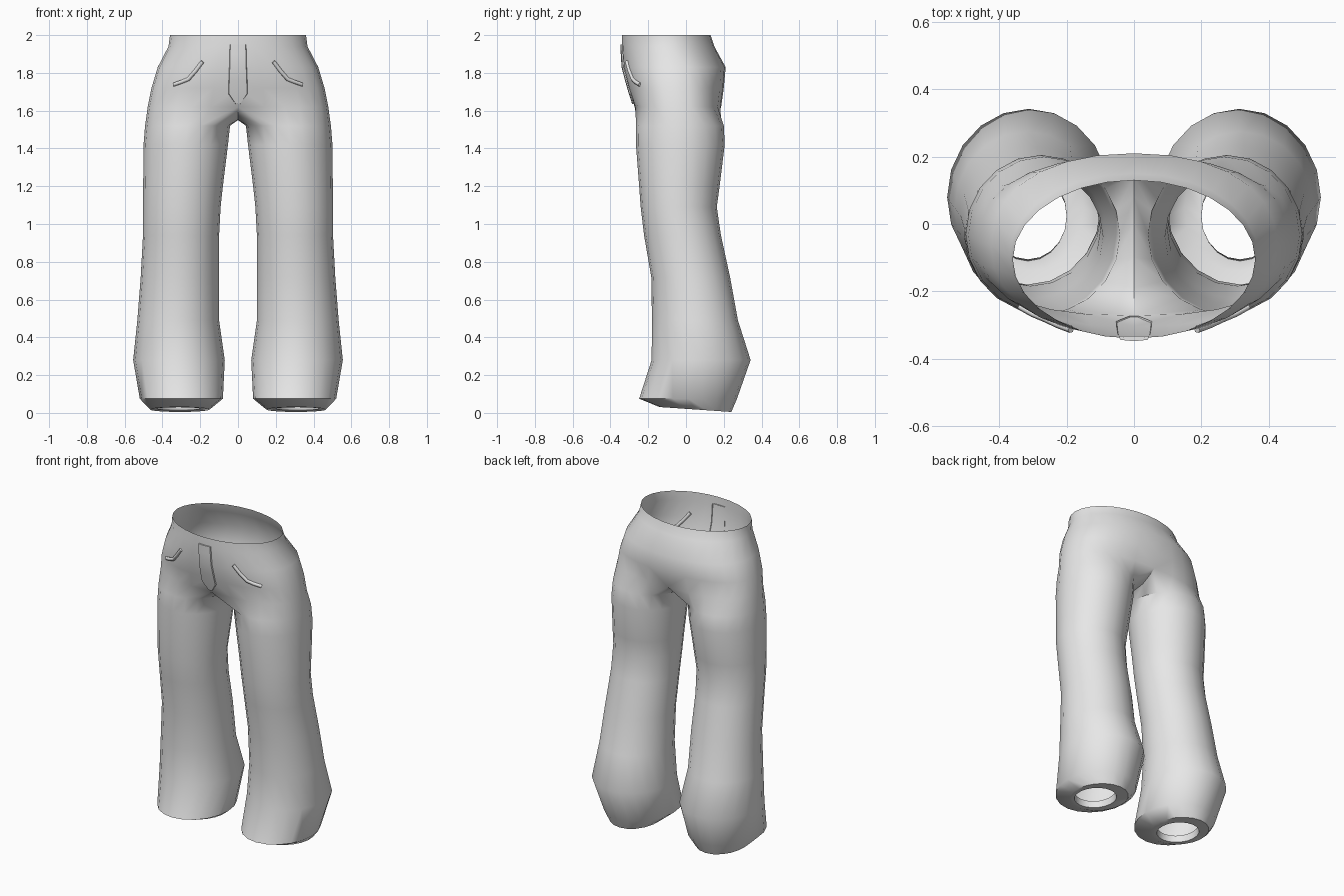
import bpy, bmesh, math
from mathutils import Vector
from mathutils.bvhtree import BVHTree

if "Cube" in bpy.data.objects:
    bpy.data.objects.remove(bpy.data.objects["Cube"])

cloth = bpy.data.materials.new("grey cloth")
cloth.use_nodes = True
cloth.diffuse_color = (0.8, 0.8, 0.8, 1)
cloth.node_tree.nodes["Principled BSDF"].inputs["Base Color"].default_value = (0.8, 0.8, 0.8, 1)

SIDES = 20   # points around a leg
ARC = 14     # steps of the outer arc shared by hip and leg


def add_object(name, bm, angle=50):
    mesh = bpy.data.meshes.new(name)
    bm.to_mesh(mesh)
    obj = bpy.data.objects.new(name, mesh)
    bpy.context.collection.objects.link(obj)
    mesh.materials.append(cloth)
    bpy.ops.object.select_all(action="DESELECT")
    obj.select_set(True)
    bpy.context.view_layer.objects.active = obj
    bpy.ops.object.shade_smooth_by_angle(angle=math.radians(angle))
    return obj


def hip_arc(z, rx, front, back, n):
    """Half of a rounded oval, from the front centre round the hip to the back centre."""
    cy, ry = (front + back) / 2, (back - front) / 2
    points = []
    for i in range(ARC + 1):
        t = math.pi * i / ARC
        s, c = max(math.sin(t), 0), math.cos(t)
        x = rx * s ** (2 / n) if 0 < i < ARC else 0
        points.append((x, cy - ry * math.copysign(abs(c) ** (2 / n), c), z))
    return points


def leg_ring(z, inner, outer, front, back, tilt=0):
    """Oval ring of a trouser leg; tilt raises the front and lowers the back."""
    cx, rx = (inner + outer) / 2, (outer - inner) / 2
    cy, ry = (front + back) / 2, (back - front) / 2
    points = []
    for i in range(SIDES):
        a = math.radians(234) + math.tau * i / SIDES
        points.append((cx + rx * math.cos(a), cy + ry * math.sin(a), z - tilt * math.sin(a)))
    return points


def bridge(bm, upper, lower, closed):
    count = len(upper) if closed else len(upper) - 1
    for i in range(count):
        j = (i + 1) % len(upper)
        bm.faces.new((upper[i], lower[i], lower[j], upper[j]))


# Trousers shell: half of the hips and one leg, then mirrored
hips = [(2.0, .36, -.34, .13, 2), (1.94, .368, -.34, .15, 2.05), (1.83, .425, -.333, .21, 2.2),
        (1.72, .458, -.305, .2, 2.4), (1.62, .478, -.272, .186, 2.5)]
crotch = [(.14, 1.59), (.08, 1.56), (0, 1.55), (-.1, 1.552), (-.19, 1.575)]
legs = [(1.52, .042, .492, -.265, .2), (1.42, .053, .5, -.265, .205), (1.2, .08, .502, -.248, .178),
        (1.09, .092, .503, -.24, .163), (.94, .1, .503, -.222, .185), (.72, .1, .515, -.184, .233),
        (.49, .1, .533, -.18, .275), (.28, .07, .555, -.182, .342), (.075, .08, .52, -.248, .27),
        (.018, .15, .465, -.14, .24, .013), (.022, .2, .43, -.11, .16, .008),
        (.07, .2, .43, -.105, .15)]

bm = bmesh.new()
previous = None
for spec in hips:
    ring = [bm.verts.new(p) for p in hip_arc(*spec)]
    if previous:
        bridge(bm, previous, ring, False)
    previous = ring
previous = previous + [bm.verts.new((0, y, z)) for y, z in crotch]
for spec in legs:
    ring = [bm.verts.new(p) for p in leg_ring(*spec)]
    bridge(bm, previous, ring, True)
    previous = ring
bmesh.ops.mirror(bm, geom=bm.verts[:] + bm.edges[:] + bm.faces[:], axis="X", merge_dist=0.0005)
bmesh.ops.remove_doubles(bm, verts=bm.verts[:], dist=0.0005)
bmesh.ops.recalc_face_normals(bm, faces=bm.faces[:])
surface = BVHTree.FromBMesh(bm)
add_object("trousers", bm)
bm.free()


def on_front(x, z, lift=0.0):
    """Point on the front of the cloth, raised towards the front."""
    hit = surface.ray_cast(Vector((x, -2, z)), Vector((0, 1, 0)))[0]
    return Vector((x, (hit.y if hit else -.27) - lift, z))


# Fly: a thin flap tapering to a point above the crotch
bm = bmesh.new()
rows = []
for z, half in [(1.95, .045), (1.9, .046), (1.83, .048), (1.76, .051), (1.69, .053), (1.635, .012)]:
    row = [bm.verts.new(on_front(x, z, lift)) for x, lift in
           [(-half, -.004), (-half * .9, .007), (0, .008), (half * .9, .007), (half, -.004)]]
    if rows:
        bridge(bm, rows[-1], row, False)
    rows.append(row)
bm.faces.new(rows[0])
bm.faces.new(rows[-1])
bmesh.ops.recalc_face_normals(bm, faces=bm.faces[:])
add_object("fly", bm, 30)
bm.free()

# Pocket openings: bent piping on each hip
for side, name in [(1, "left_pocket"), (-1, "right_pocket")]:
    curve = bpy.data.curves.new(name, "CURVE")
    curve.dimensions = "3D"
    curve.bevel_depth = .011
    curve.bevel_resolution = 1
    curve.use_fill_caps = True
    path = [(.187, 1.86), (.225, 1.81), (.262, 1.767), (.3, 1.752), (.34, 1.738)]
    spline = curve.splines.new("POLY")
    spline.points.add(len(path) - 1)
    for point, (x, z) in zip(spline.points, path):
        point.co = (*on_front(side * x, z, .002), 1)
    curve.materials.append(cloth)
    bpy.context.collection.objects.link(bpy.data.objects.new(name, curve))
